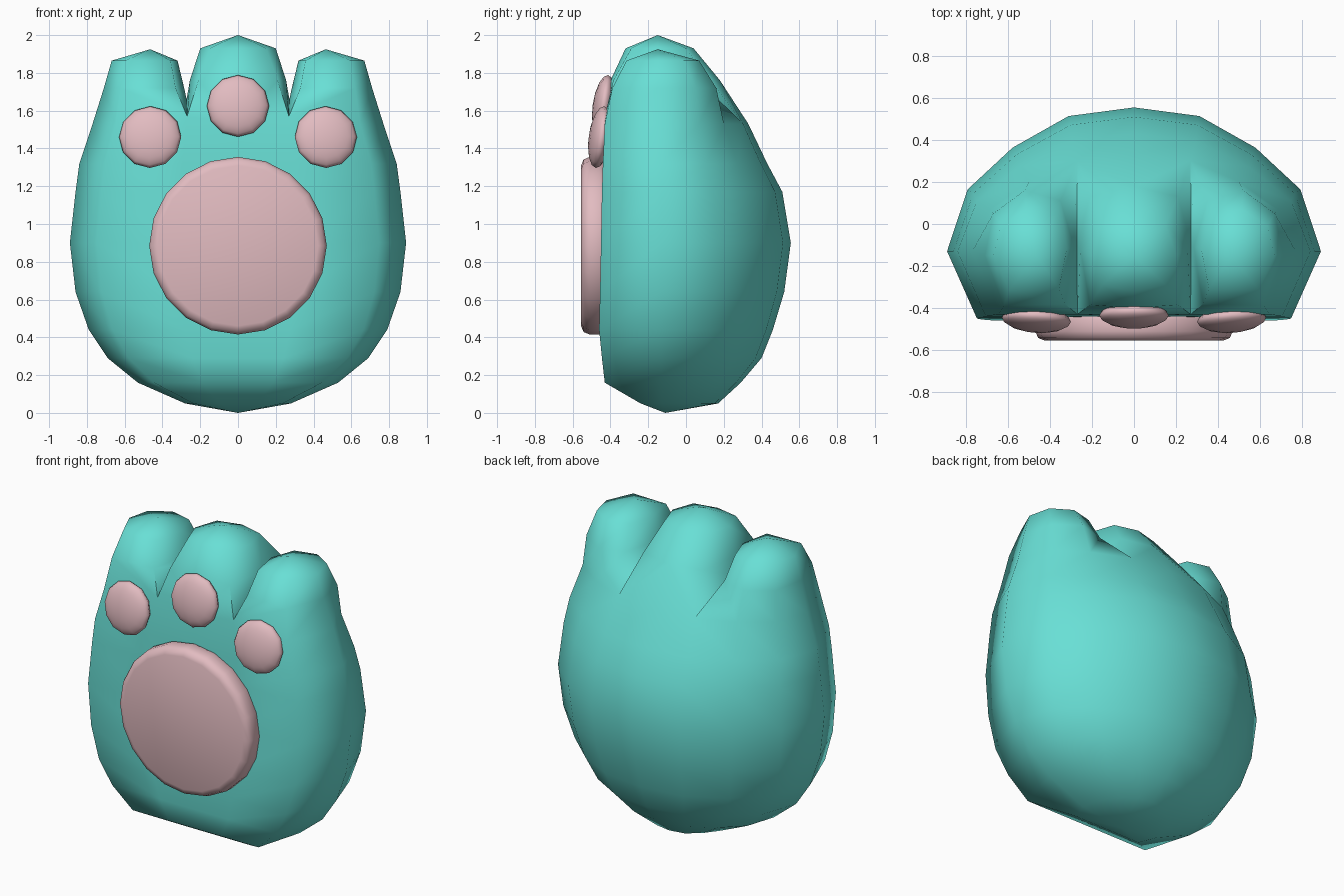
import bpy, bmesh, math

cube = bpy.data.objects.get("Cube")
if cube:
    bpy.data.objects.remove(cube)


def material(name, rgb):
    m = bpy.data.materials.new(name)
    m.use_nodes = True
    m.diffuse_color = (*rgb, 1)
    m.node_tree.nodes["Principled BSDF"].inputs["Base Color"].default_value = (*rgb, 1)
    return m


teal = material("teal", (0.14, 0.74, 0.67))
pink = material("soft pink", (0.76, 0.50, 0.53))


def finish(obj, mat, angle):
    obj.data.materials.append(mat)
    bpy.ops.object.select_all(action="DESELECT")
    obj.select_set(True)
    bpy.context.view_layer.objects.active = obj
    bpy.ops.object.shade_smooth_by_angle(angle=math.radians(angle))


# Paw: half is lofted upwards, branches into toes, then is mirrored
bm = bmesh.new()


def row(points, z):
    return [bm.verts.new((x, y, z)) for x, y in points]


def bridge(a, b, closed=False):
    n = len(a)
    for i in range(n if closed else n - 1):
        j = (i + 1) % n
        bm.faces.new((a[i], a[j], b[j], b[i]))


def cap(a, tip, closed=False):
    n = len(a)
    v = bm.verts.new(tip)
    for i in range(n if closed else n - 1):
        bm.faces.new((a[i], a[(i + 1) % n], v))


MID = -0.13
# height, half width, front y, back y
sections = [(0.05, 0.28, -0.24, 0.17), (0.16, 0.53, -0.43, 0.29),
            (0.29, 0.69, -0.445, 0.40), (0.44, 0.79, -0.46, 0.46),
            (0.64, 0.86, -0.455, 0.52), (0.90, 0.89, -0.45, 0.555),
            (1.17, 0.86, -0.445, 0.51), (1.32, 0.84, -0.44, 0.43),
            (1.53, 0.77, -0.43, 0.33)]
# sideways and backward fractions around the rear of a section
rear = [(1, 0), (0.89, 0.43), (0.65, 0.72), (0.35, 0.94), (0, 1)]
rows = []
for z, w, front, back in sections:
    outline = [(0, front), (0.35 * w, front), (0.84 * w, front)]
    outline += [(w * fx, MID + (back - MID) * fy) for fx, fy in rear]
    rows.append(row(outline, z))
for lower, upper in zip(rows, rows[1:]):
    bridge(lower, upper)
cap(rows[0], (0, -0.11, 0))

# Valley between toes
p = rows[-1]
p[1].co.z += 0.04
valley = bm.verts.new((0.272, -0.1, 1.66))

# Middle toe
base = [p[0], p[1], valley, p[6], p[7]]
low = row([(0, -0.40), (0.21, -0.385), (0.255, -0.12), (0.21, 0.13), (0, 0.18)], 1.76)
high = row([(0, -0.32), (0.15, -0.29), (0.20, -0.15), (0.15, 0), (0, 0.04)], 1.93)
bridge(base, low)
bridge(low, high)
cap(high, (0, -0.15, 2.0))

# Side toe
base = [p[1], p[2], p[3], p[4], p[5], p[6], valley]
loop = [(0.33, -0.38), (0.62, -0.39), (0.71, -0.15), (0.67, 0.05),
        (0.52, 0.16), (0.35, 0.11), (0.285, -0.11)]
low = row(loop, 1.72)
high = row([(0.48 + (x - 0.48) * 0.82, -0.14 + (y + 0.14) * 0.70) for x, y in loop], 1.865)
bridge(base, low, True)
bridge(low, high, True)
cap(high, (0.465, -0.15, 1.925), True)

bmesh.ops.recalc_face_normals(bm, faces=bm.faces)
# an open half can resolve inside out, so check the lowest face
if min(bm.faces, key=lambda f: f.calc_center_median().z).normal.z > 0:
    bmesh.ops.reverse_faces(bm, faces=bm.faces)
mesh = bpy.data.meshes.new("paw")
bm.to_mesh(mesh)
bm.free()
paw = bpy.data.objects.new("paw", mesh)
bpy.context.collection.objects.link(paw)
mirror = paw.modifiers.new("mirror", "MIRROR")
mirror.use_clip = True
bpy.context.view_layer.objects.active = paw
paw.select_set(True)
bpy.ops.object.modifier_apply(modifier="mirror")
finish(paw, teal, 75)

# Main pad
bpy.ops.mesh.primitive_cylinder_add(vertices=20, radius=0.47, depth=0.145,
                                    location=(0, -0.483, 0.885),
                                    rotation=(math.pi / 2, 0, 0))
pad = bpy.context.object
pad.name = "main_pad"
bevel = pad.modifiers.new("bevel", "BEVEL")
bevel.width = 0.045
bevel.segments = 2
bevel.limit_method = "ANGLE"
bevel.angle_limit = math.radians(60)
bpy.ops.object.modifier_apply(modifier="bevel")
finish(pad, pink, 50)

# Toe pads: flattened spheres leaning back with the surface
for name, x, y, z, turn in (("left_toe_pad", 0.465, -0.455, 1.46, 4),
                            ("middle_toe_pad", 0, -0.435, 1.625, 0),
                            ("right_toe_pad", -0.465, -0.455, 1.46, -4)):
    bpy.ops.mesh.primitive_uv_sphere_add(segments=12, ring_count=8, radius=0.165,
                                         location=(x, y, z),
                                         rotation=(math.radians(82), 0, math.radians(turn)))
    toe = bpy.context.object
    toe.name = name
    toe.scale = (1, 1, 0.36)
    finish(toe, pink, 75)
